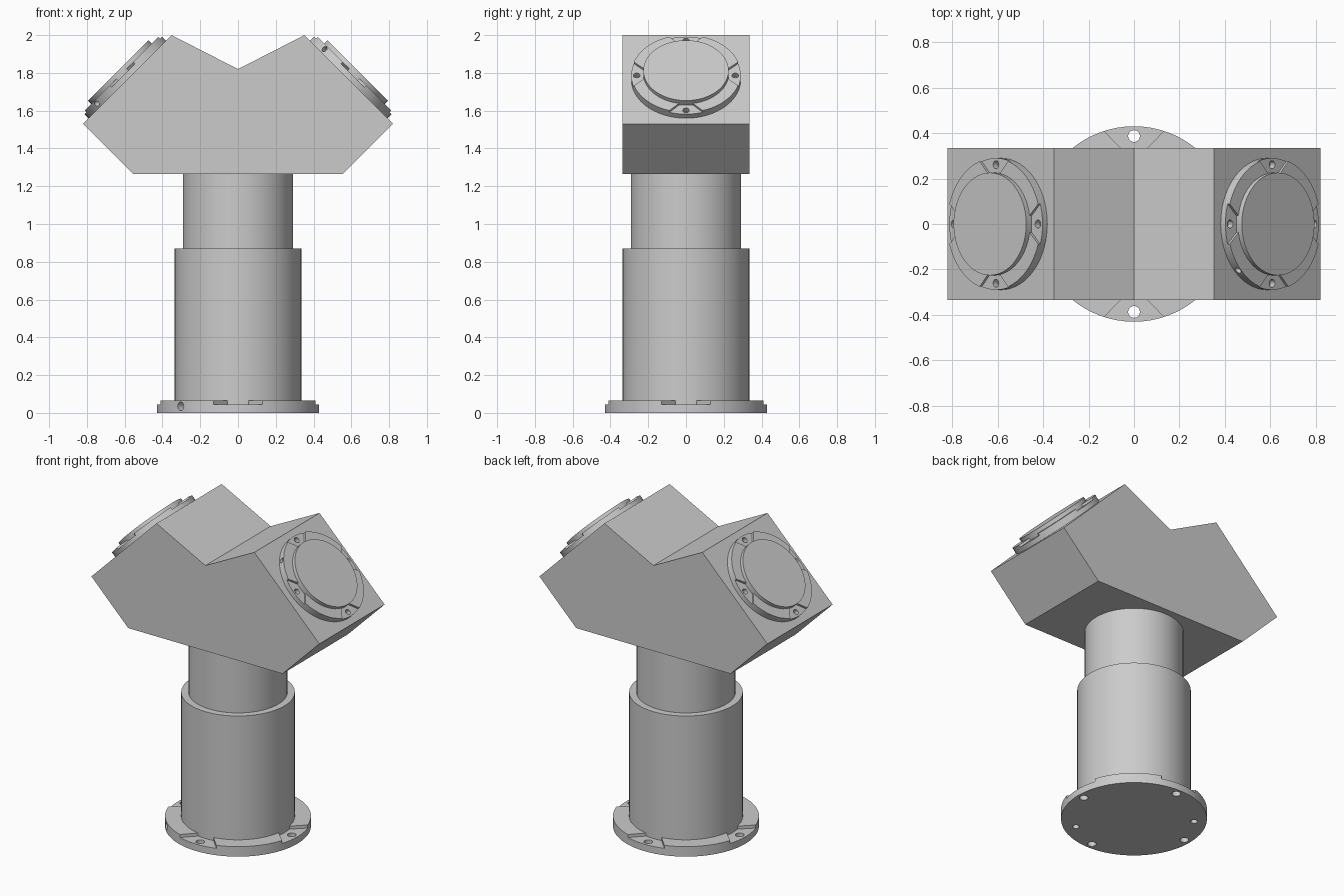
import bpy
import bmesh
from math import radians, sin, cos
from mathutils import Matrix, Vector

cube = bpy.data.objects.get("Cube")
if cube:
    bpy.data.objects.remove(cube)

GREY = (0.6, 0.6, 0.6, 1)
grey = bpy.data.materials.new("plain_grey")
grey.use_nodes = True
grey.diffuse_color = GREY
for node in grey.node_tree.nodes:
    if node.type == 'BSDF_PRINCIPLED':
        node.inputs["Base Color"].default_value = GREY


def finish(name, bm):
    """Turn a bmesh into a grey object."""
    bmesh.ops.recalc_face_normals(bm, faces=bm.faces)
    mesh = bpy.data.meshes.new(name)
    bm.to_mesh(mesh)
    bm.free()
    mesh.materials.append(grey)
    ob = bpy.data.objects.new(name, mesh)
    bpy.context.collection.objects.link(ob)
    return ob


def select(ob):
    bpy.ops.object.select_all(action='DESELECT')
    ob.select_set(True)
    bpy.context.view_layer.objects.active = ob


def smooth(ob):
    select(ob)
    bpy.ops.object.shade_smooth_by_angle(angle=radians(30))


def add_cylinder(bm, radius, low, high, sides=72, matrix=Matrix()):
    """Cylinder spanning low to high on z, then moved by matrix."""
    place = matrix @ Matrix.Translation((0, 0, (low + high) / 2))
    bmesh.ops.create_cone(bm, cap_ends=True, segments=sides, radius1=radius,
                          radius2=radius, depth=high - low, matrix=place)


def add_prism(bm, points, offset):
    """Extrude a closed outline along an offset."""
    face = bm.faces.new([bm.verts.new(p) for p in points])
    made = bmesh.ops.extrude_face_region(bm, geom=[face])
    moved = [v for v in made["geom"] if isinstance(v, bmesh.types.BMVert)]
    bmesh.ops.translate(bm, verts=moved, vec=offset)


def cylinder(name, radius, low, high):
    bm = bmesh.new()
    add_cylinder(bm, radius, low, high)
    ob = finish(name, bm)
    smooth(ob)
    return ob


def cut(ob, bm):
    """Subtract a bmesh from an object and discard the cutter."""
    cutter = finish("cutter", bm)
    cutter.hide_render = True
    mod = ob.modifiers.new("cut", 'BOOLEAN')
    mod.operation = 'DIFFERENCE'
    mod.solver = 'EXACT'
    mod.object = cutter
    select(ob)
    bpy.ops.object.modifier_apply(modifier=mod.name)
    bpy.data.objects.remove(cutter)


# Base flange: round plate with four flared notches around bolt holes
RIM, FLOOR, TOP, COLUMN = 0.43, 0.045, 0.065, 0.335
base = bmesh.new()
add_cylinder(base, RIM, 0, TOP)
base_flange = finish("base_flange", base)

notches = bmesh.new()
holes = bmesh.new()
for quarter in range(4):
    turn = Matrix.Rotation(radians(90 * quarter), 4, 'Z')
    outline = [(0.33, -0.055), (0.45, -0.17), (0.45, 0.17), (0.33, 0.055)]
    add_prism(notches, [turn @ Vector((x, y, FLOOR)) for x, y in outline],
              (0, 0, 0.1))
    add_cylinder(holes, 0.026, -0.1, 0.2, 20,
                 turn @ Matrix.Translation((0.387, 0, 0)))
# Blind locating holes underneath and one radial hole in the rim
for angle in (-55, 145):
    a = radians(angle)
    add_cylinder(holes, 0.02, -0.1, 0.035, 16,
                 Matrix.Translation((0.355 * cos(a), 0.355 * sin(a), 0)))
radial = (Matrix.Rotation(radians(225), 4, 'Z')
          @ Matrix.Translation((0, 0, 0.035))
          @ Matrix.Rotation(radians(90), 4, 'Y'))
add_cylinder(holes, 0.023, 0.38, 0.5, 16, radial)
cut(base_flange, notches)
cut(base_flange, holes)
smooth(base_flange)

# Two-step column
cylinder("lower_column", COLUMN, TOP - 0.02, 0.87)
cylinder("upper_column", 0.292, 0.87, 1.27)

# Y-shaped head block
profile = [(-0.555, 1.265), (0.555, 1.265), (0.82, 1.53), (0.352, 2.0),
           (0, 1.82), (-0.352, 2.0), (-0.82, 1.53)]
head = bmesh.new()
add_prism(head, [(x, -0.335, z) for x, z in profile], (0, 0.67, 0))
finish("head_block", head)

# Smaller tilted flanges with a raised round face on each slanted side
SCALE = 0.674
for side, label in ((1, "left"), (-1, "right")):
    place = (Matrix.Translation((side * 0.586, 0, 1.765))
             @ Matrix.Rotation(radians(45 * side), 4, 'Y'))
    flange = base_flange.copy()
    flange.name = label + "_flange"
    flange.data = base_flange.data.copy()
    flange.data.transform(place @ Matrix.Scale(SCALE, 4))
    bpy.context.collection.objects.link(flange)
    boss = cylinder(label + "_boss", COLUMN * SCALE, TOP * SCALE - 0.01, 0.068)
    boss.data.transform(place)
